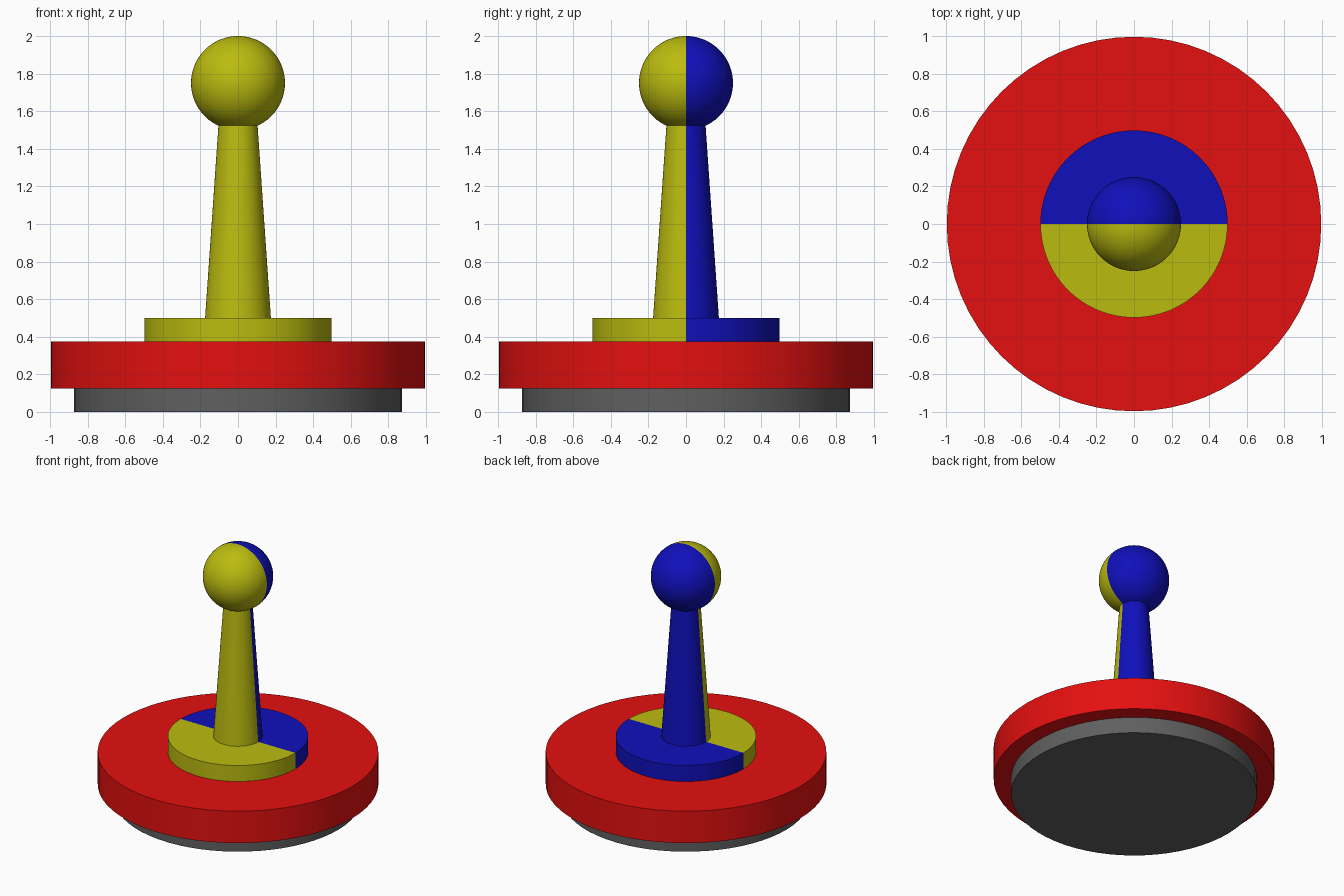
import bpy, bmesh, math

if "Cube" in bpy.data.objects:
    bpy.data.objects.remove(bpy.data.objects["Cube"])

N = 64  # segments around


def material(name, rgb):
    m = bpy.data.materials.new(name)
    m.diffuse_color = (*rgb, 1)
    m.use_nodes = True
    m.node_tree.nodes["Principled BSDF"].inputs["Base Color"].default_value = m.diffuse_color
    return m


GREY = material("dark_grey", (0.115, 0.115, 0.115))
RED = material("red", (0.78, 0.005, 0.005))
YELLOW = material("yellow", (0.5, 0.5, 0.005))
BLUE = material("blue", (0.005, 0.005, 0.5))


def lathe(name, profile, front, back=None):
    """Spin (radius, z) points about z; faces behind y = 0 take the back colour."""
    bm = bmesh.new()
    verts = [bm.verts.new((r, 0, z)) for r, z in profile]
    edges = [bm.edges.new(pair) for pair in zip(verts, verts[1:])]
    bmesh.ops.spin(bm, geom=verts + edges, cent=(0, 0, 0), axis=(0, 0, 1),
                   angle=2 * math.pi, steps=N)
    bmesh.ops.remove_doubles(bm, verts=bm.verts, dist=1e-5)
    bmesh.ops.recalc_face_normals(bm, faces=bm.faces)
    for f in bm.faces:
        f.material_index = int(back is not None and f.calc_center_median().y > 0)
    mesh = bpy.data.meshes.new(name)
    bm.to_mesh(mesh)
    bm.free()
    for m in (front, back):
        if m:
            mesh.materials.append(m)
    ob = bpy.data.objects.new(name, mesh)
    bpy.context.collection.objects.link(ob)
    bpy.ops.object.select_all(action="DESELECT")
    ob.select_set(True)
    bpy.context.view_layer.objects.active = ob
    bpy.ops.object.shade_smooth_by_angle(angle=math.radians(35))
    return ob


def frustum(r0, z0, r1, z1):
    return [(0, z0), (r0, z0), (r1, z1), (0, z1)]


# Stacked discs
lathe("foot_disc", frustum(0.872, 0, 0.872, 0.125), GREY)
lathe("base_disc", frustum(0.996, 0.125, 0.996, 0.375), RED)
lathe("collar_disc", frustum(0.498, 0.375, 0.498, 0.5), YELLOW, BLUE)

# Tapered shaft, ending inside the knob
lathe("shaft", frustum(0.175, 0.5, 0.103, 1.54), YELLOW, BLUE)

# Round knob
K = 32
ball = [(0.25 * math.sin(math.pi * i / K), 1.75 - 0.25 * math.cos(math.pi * i / K))
        for i in range(K + 1)]
lathe("knob", ball, YELLOW, BLUE)
